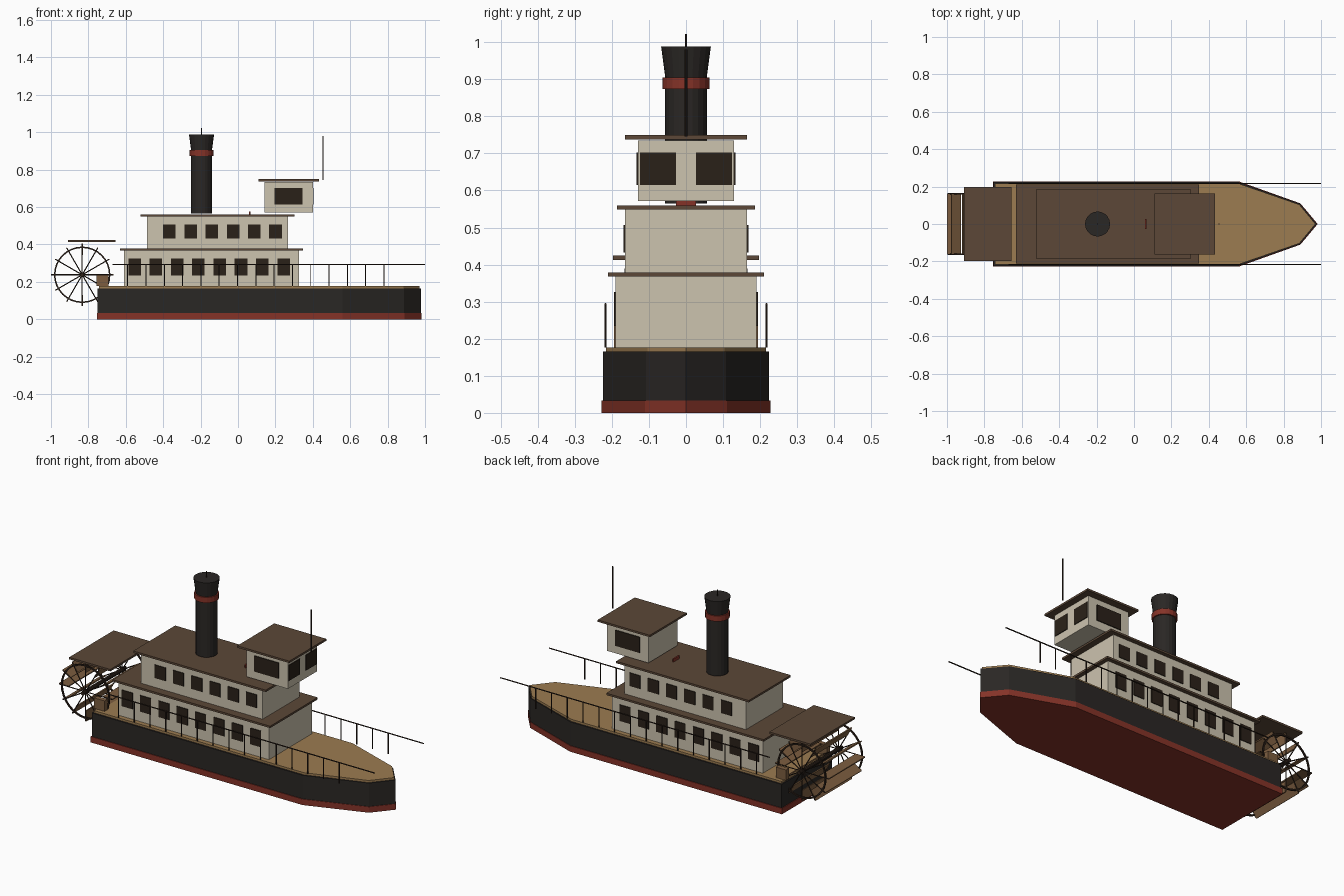
import bpy, bmesh, math
from mathutils import Matrix, Vector

if "Cube" in bpy.data.objects:
    bpy.data.objects.remove(bpy.data.objects["Cube"])


def material(name, r, g, b):
    m = bpy.data.materials.new(name)
    m.diffuse_color = tuple((c / 255) ** 2.2 for c in (r, g, b)) + (1,)
    m.use_nodes = True
    m.node_tree.nodes["Principled BSDF"].inputs["Base Color"].default_value = m.diffuse_color
    return m


BLACK = material("black_paint", 46, 43, 41)
RED = material("red_paint", 132, 54, 44)
CREAM = material("cream_paint", 203, 194, 173)
DECK = material("deck_wood", 155, 123, 82)
ROOF = material("roof_brown", 92, 73, 58)
GLASS = material("dark_glass", 46, 38, 31)
IRON = material("dark_iron", 50, 39, 32)
WOOD = material("paddle_wood", 124, 94, 66)


def finish(name, bm, mat):
    bmesh.ops.recalc_face_normals(bm, faces=bm.faces)
    me = bpy.data.meshes.new(name)
    bm.to_mesh(me)
    bm.free()
    me.materials.append(mat)
    ob = bpy.data.objects.new(name, me)
    bpy.context.collection.objects.link(ob)
    return ob


def add_box(bm, x, y, z, rot=Matrix()):
    """Box from (low, high) pairs, optionally transformed."""
    size = [b - a for a, b in (x, y, z)]
    mid = [(a + b) / 2 for a, b in (x, y, z)]
    bmesh.ops.create_cube(bm, size=1, matrix=rot @ Matrix.Translation(mid) @ Matrix.Diagonal((*size, 1)))


def box(name, x, y, z, mat):
    bm = bmesh.new()
    add_box(bm, x, y, z)
    return finish(name, bm, mat)


def add_rod(bm, a, b, r1, r2=None, sides=6):
    a, b = Vector(a), Vector(b)
    d = b - a
    rot = d.to_track_quat('Z', 'Y').to_matrix().to_4x4()
    bmesh.ops.create_cone(bm, cap_ends=True, segments=sides, radius1=r1,
                          radius2=r1 if r2 is None else r2, depth=d.length,
                          matrix=Matrix.Translation((a + b) / 2) @ rot)


def rod(name, a, b, r1, mat, r2=None, sides=6):
    bm = bmesh.new()
    add_rod(bm, a, b, r1, r2, sides)
    return finish(name, bm, mat)


def hull_layer(name, inset, z0, z1, mat):
    half = [(-0.755 + inset, 0.228 - inset), (0.56, 0.228 - inset),
            (0.89 - inset / 2, 0.11 - inset / 2), (0.982 - inset, 0)]
    outline = half + [(x, -y) for x, y in half[-2::-1]]
    bm = bmesh.new()
    face = bm.faces.new([bm.verts.new((x, y, z0)) for x, y in outline])
    ext = bmesh.ops.extrude_face_region(bm, geom=[face], use_keep_orig=True)
    moved = [v for v in ext["geom"] if isinstance(v, bmesh.types.BMVert)]
    bmesh.ops.translate(bm, vec=(0, 0, z1 - z0), verts=moved)
    finish(name, bm, mat)


def side_windows(name, centres, width, wall, z, depth):
    bm = bmesh.new()
    for s in (-1, 1):
        for x in centres:
            add_box(bm, (x - width / 2, x + width / 2),
                    sorted((s * (wall - 0.003), s * (wall + depth))), z)
    finish(name, bm, GLASS)


# Hull, waterline band and deck
hull_layer("hull", 0.004, 0.001, 0.165, BLACK)
hull_layer("waterline_band", 0, 0, 0.033, RED)
hull_layer("deck", 0.012, 0.165, 0.177, DECK)

# Two cabin decks and the wheelhouse, each with its roof
box("lower_cabin", (-0.61, 0.325), (-0.19, 0.19), (0.177, 0.369), CREAM)
box("lower_roof", (-0.63, 0.347), (-0.211, 0.211), (0.368, 0.379), ROOF)
box("upper_cabin", (-0.487, 0.268), (-0.164, 0.164), (0.379, 0.55), CREAM)
box("upper_roof", (-0.52, 0.303), (-0.186, 0.186), (0.549, 0.56), ROOF)
box("wheelhouse", (0.143, 0.4), (-0.129, 0.129), (0.571, 0.735), CREAM)
box("wheelhouse_roof", (0.11, 0.433), (-0.164, 0.164), (0.738, 0.749), ROOF)

# Windows
side_windows("lower_windows", [-0.553 + 0.1138 * i for i in range(8)], 0.067, 0.19, (0.235, 0.326), 0.004)
side_windows("upper_windows", [-0.367 + 0.1135 * i for i in range(6)], 0.067, 0.164, (0.433, 0.507), 0.004)
side_windows("wheelhouse_side_windows", [0.27], 0.152, 0.129, (0.615, 0.703), 0.005)
bm = bmesh.new()
for s in (-1, 1):
    add_box(bm, (0.397, 0.404), sorted((s * 0.027, s * 0.124)), (0.615, 0.702))
finish("wheelhouse_front_windows", bm, GLASS)

# Smokestack with red collar, flared top and spike
SX = -0.195
stack = [rod("smokestack", (SX, 0, 0.565), (SX, 0, 0.91), 0.056, BLACK, sides=20),
         rod("stack_collar", (SX, 0, 0.874), (SX, 0, 0.905), 0.063, RED, sides=20),
         rod("stack_flare", (SX, 0, 0.905), (SX, 0, 0.988), 0.056, BLACK, 0.067, 20)]
rod("stack_spike", (SX, 0, 0.98), (SX, 0, 1.022), 0.003, IRON)

# Roof plate and mast
box("roof_plate", (0.058, 0.066), (-0.027, 0.027), (0.558, 0.577), RED)
rod("mast", (0.455, 0, 0.745), (0.455, 0, 0.98), 0.004, IRON)

# Side railings
bm = bmesh.new()
for s in (-1, 1):
    y = s * 0.217
    add_rod(bm, (-0.67, y, 0.293), (1.0, y, 0.293), 0.0035)
    for i in range(15):
        x = -0.59 + 0.0979 * i
        add_rod(bm, (x, y, 0.177), (x, y, 0.293), 0.003)
finish("railings", bm, IRON)

# Stern paddle wheel: rims, spokes, axle and boards
WX, WZ, N = -0.833, 0.238, 12
centre = Vector((WX, 0, WZ))
frame, boards = bmesh.new(), bmesh.new()
add_rod(frame, (WX, -0.19, WZ), (WX, 0.19, WZ), 0.011, sides=10)
for i in range(N):
    a = 2 * math.pi * i / N
    turn = Matrix.Translation(centre) @ Matrix.Rotation(a, 4, 'Y')
    add_box(boards, (0.107, 0.167), (-0.16, 0.16), (-0.003, 0.003), turn)
    for y in (-0.162, 0.162):
        add_rod(frame, (WX, y, WZ), turn @ Vector((0.163, y, 0)), 0.003)
R, T, SEG = 0.147, 0.004, 32
for y in (-0.162, 0.162):
    rings = []
    for i in range(SEG):
        a = 2 * math.pi * i / SEG
        rings.append([frame.verts.new((WX + r * math.cos(a), y + dy, WZ + r * math.sin(a)))
                      for r, dy in ((R - T, -T), (R + T, -T), (R + T, T), (R - T, T))])
    for i in range(SEG):
        p, q = rings[i], rings[(i + 1) % SEG]
        for j in range(4):
            k = (j + 1) % 4
            frame.faces.new((p[j], p[k], q[k], q[j]))
finish("paddle_wheel_frame", frame, IRON)
finish("paddle_boards", boards, WOOD)

# Wheel cover and stern brackets
box("wheel_cover", (-0.91, -0.655), (-0.197, 0.197), (0.413, 0.424), ROOF)
bm = bmesh.new()
for s in (-1, 1):
    add_box(bm, (-0.757, -0.693), sorted((s * 0.168, s * 0.194)), (0.177, 0.236))
finish("wheel_brackets", bm, WOOD)
